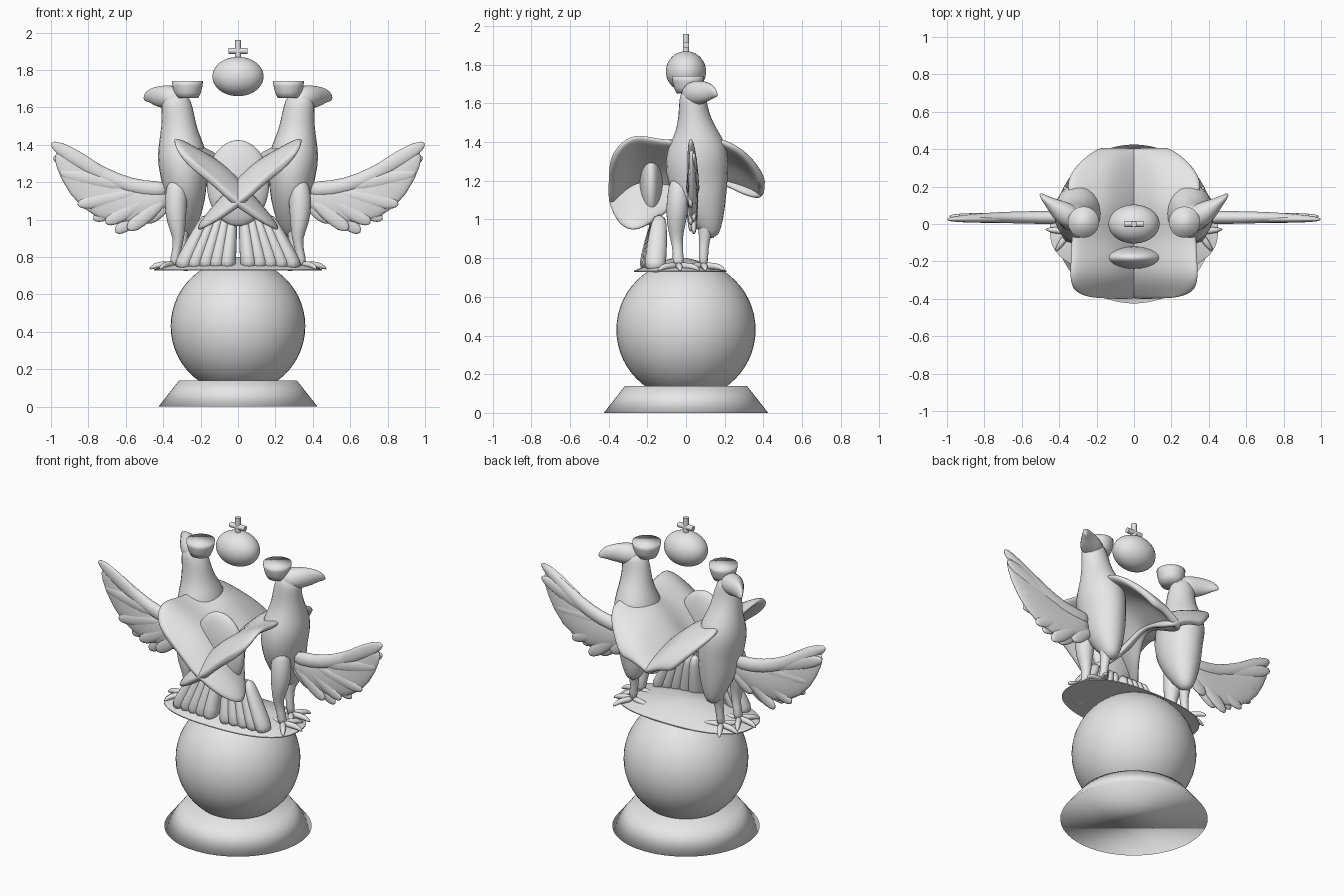
import bpy, bmesh, math
from mathutils import Vector

cube = bpy.data.objects.get("Cube")
if cube:
    bpy.data.objects.remove(cube, do_unlink=True)

stone = bpy.data.materials.new("grey_stone")
stone.use_nodes = True
grey = (0.8, 0.8, 0.8, 1)
stone.diffuse_color = grey
stone.node_tree.nodes["Principled BSDF"].inputs["Base Color"].default_value = grey


def finish(ob, name, mirror=False, subsurf=0, hard=False):
    ob.name = ob.data.name = name
    ob.data.materials.clear()
    ob.data.materials.append(stone)
    for p in ob.data.polygons:
        p.use_smooth = True
    if hard:
        bpy.ops.object.select_all(action='DESELECT')
        ob.select_set(True)
        bpy.context.view_layer.objects.active = ob
        bpy.ops.object.shade_smooth_by_angle(angle=math.radians(40))
    if subsurf:
        ob.modifiers.new("smooth", 'SUBSURF').levels = subsurf
        ob.modifiers["smooth"].render_levels = subsurf
    if mirror:
        ob.modifiers.new("pair", 'MIRROR').use_mirror_merge = False
    return ob


def to_object(bm):
    bmesh.ops.recalc_face_normals(bm, faces=bm.faces)
    me = bpy.data.meshes.new("part")
    bm.to_mesh(me)
    bm.free()
    ob = bpy.data.objects.new("part", me)
    bpy.context.collection.objects.link(ob)
    return ob


def skin(bm, rings):
    """Bridge closed rings of points, in order, and cap both ends."""
    vs = [[bm.verts.new(p) for p in r] for r in rings]
    n = len(vs[0])
    for a, b in zip(vs, vs[1:]):
        for i in range(n):
            j = (i + 1) % n
            bm.faces.new((a[i], a[j], b[j], b[i]))
    bm.faces.new(vs[0])
    bm.faces.new(vs[-1])


def loft(bm, path, sides=12):
    """Elliptical tube through (x, y, z, in-plane radius, y-ish radius)."""
    pts = [Vector(p[:3]) for p in path]
    rings = []
    for k, p in enumerate(path):
        t = (pts[min(k + 1, len(pts) - 1)] - pts[max(k - 1, 0)]).normalized()
        a = Vector((0, 1, 0)).cross(t).normalized()
        b = t.cross(a)
        angles = [math.tau * i / sides for i in range(sides)]
        rings.append([pts[k] + a * p[3] * math.cos(w) + b * p[-1] * math.sin(w) for w in angles])
    skin(bm, rings)


def lofts(name, paths):
    bm = bmesh.new()
    for path in paths:
        loft(bm, path)
    return finish(to_object(bm), name, True, 1)


def lathe(name, profile, cx=0, cy=0, mirror=False):
    bm = bmesh.new()
    skin(bm, [[(cx + r * math.cos(math.tau * i / 64), cy + r * math.sin(math.tau * i / 64), z)
               for i in range(64)] for r, z in profile])
    return finish(to_object(bm), name, mirror)


def ellipsoid(name, centre, radii):
    bm = bmesh.new()
    bmesh.ops.create_uvsphere(bm, u_segments=48, v_segments=28, radius=1)
    for v in bm.verts:
        v.co = Vector(c + r * q for c, r, q in zip(centre, radii, v.co))
    return finish(to_object(bm), name)


def mix(a, b, t):
    return Vector(a).lerp(Vector(b), t)


# Pedestal, globe and central shield
lathe("pedestal", [(0.425, 0), (0.315, 0.14)])
ellipsoid("globe", (0, 0, 0.43), (0.36, 0.36, 0.36))
ellipsoid("oval_shield", (0, -0.18, 1.195), (0.167, 0.06, 0.23))

# Thin ground plate rising to a low mound
bm = bmesh.new()
rings = []
for s, z in [(1, 0.728), (1, 0.734), (0.85, 0.75), (0.5, 0.78), (0.15, 0.8)]:
    ring = []
    for i in range(48):
        c, n = math.cos(math.tau * i / 48), math.sin(math.tau * i / 48)
        ring.append((0.45 * s * math.copysign(abs(c) ** 0.8, c),
                     -0.03 + 0.24 * s * math.copysign(abs(n) ** 0.8, n), z))
    rings.append(ring)
skin(bm, rings)
finish(to_object(bm), "ground_plate", hard=True)

# Floating orb with a cross, and the two cups
ellipsoid("orb", (0, 0, 1.765), (0.137, 0.104, 0.105))
for name, size, z, turn in [("cross_upright", 0.1, 1.91, 0), ("cross_arm", 0.104, 1.902, math.pi / 2)]:
    bpy.ops.mesh.primitive_cylinder_add(vertices=24, radius=0.016, depth=size,
                                        location=(0, 0, z), rotation=(0, turn, 0))
    finish(bpy.context.object, name, hard=True)
lathe("cup", [(0.058, 1.65), (0.072, 1.68), (0.08, 1.715), (0.083, 1.742)], 0.27, 0.01, True)

# Body with neck, then head and hooked beak turned outward
lofts("body", [[(0.28, 0.14, 0.9, 0.03, 0.03), (0.28, 0.12, 0.98, 0.075, 0.08),
                (0.285, 0.085, 1.1, 0.115, 0.135), (0.285, 0.06, 1.2, 0.125, 0.165),
                (0.295, 0.055, 1.3, 0.14, 0.172), (0.305, 0.06, 1.39, 0.13, 0.155),
                (0.315, 0.05, 1.46, 0.105, 0.108), (0.32, 0.04, 1.55, 0.09, 0.08),
                (0.33, 0.035, 1.62, 0.086, 0.075), (0.35, 0.04, 1.68, 0.06, 0.06)]])
lofts("head", [[(0.3, 0.01, 1.63, 0.05, 0.05), (0.345, 0.04, 1.65, 0.072, 0.072),
                (0.4, 0.075, 1.658, 0.064, 0.058), (0.445, 0.11, 1.66, 0.052, 0.034),
                (0.48, 0.14, 1.66, 0.036, 0.019), (0.503, 0.162, 1.64, 0.009, 0.006)]])

# Legs and spread toes
lofts("legs", [[(0.32, -0.03, 1.24, 0.05, 0.05), (0.335, -0.04, 1.1, 0.068, 0.066),
                (0.33, -0.052, 0.98, 0.052, 0.052), (0.315, -0.05, 0.9, 0.03, 0.032),
                (0.33, -0.04, 0.83, 0.023, 0.026), (0.345, -0.04, 0.745, 0.03, 0.035)],
               [(0.3, 0.11, 1.02, 0.05, 0.055), (0.295, 0.1, 0.93, 0.035, 0.035),
                (0.3, 0.09, 0.86, 0.022, 0.024), (0.31, 0.09, 0.745, 0.028, 0.028)]])
toes = []
for fx, fy in [(0.345, -0.04), (0.31, 0.09)]:
    for deg in (-55, 5, 60, 170):
        d = Vector((math.cos(math.radians(deg)), math.sin(math.radians(deg)), 0))
        foot = Vector((fx, fy, 0.76))
        toes.append([(*foot, 0.02), (*(foot + d * 0.06), 0.018),
                     (*(foot + d * 0.1 - Vector((0, 0, 0.006))), 0.016),
                     (*(foot + d * 0.13 - Vector((0, 0, 0.025))), 0.004)])
lofts("toes", toes)

# Mantle: back with both folded wings, as rows of y, outer, middle and inner (x, z)
rows = [(-0.395, (0.21, 1.27), (0.14, 1.2), (0.05, 1.11)),
        (-0.37, (0.33, 1.36), (0.1, 1.19), (-0.12, 0.99)),
        (-0.28, (0.35, 1.445), (0.06, 1.26), (-0.25, 0.92)),
        (-0.17, (0.34, 1.42), (0.07, 1.28), (-0.18, 0.98)),
        (-0.06, (0.34, 1.4), (0.11, 1.3), (-0.08, 1.06)),
        (0.07, (0.3, 1.42), (0.14, 1.36), (-0.02, 1.22)),
        (0.2, (0.38, 1.41), (0.15, 1.34), (-0.03, 1.18)),
        (0.31, (0.32, 1.34), (0.13, 1.28), (-0.06, 1.12)),
        (0.38, (0.23, 1.24), (0.1, 1.21), (-0.04, 1.11)),
        (0.395, (0.18, 1.18), (0.09, 1.16), (0, 1.12))]
bm = bmesh.new()
grid = []
for y, a, b, c in rows:
    line = [Vector(a), mix(a, b, 0.5), Vector(b), mix(b, c, 0.5), Vector(c)]
    grid.append([bm.verts.new((p.x, y, p.y)) for p in line])
for r, s in zip(grid, grid[1:]):
    for i in range(4):
        bm.faces.new((r[i], r[i + 1], s[i + 1], s[i]))
mantle = to_object(bm)
shell = mantle.modifiers.new("shell", 'SOLIDIFY')
shell.thickness, shell.offset = 0.045, 0
finish(mantle, "folded_wings", True, 2)

# Outstretched side wings: arm, vane and fanned feathers
lofts("wing_arm", [[(0.36, 0.035, 1.16, 0.05, 0.038), (0.5, 0.035, 1.16, 0.045, 0.036),
                    (0.65, 0.035, 1.2, 0.045, 0.033), (0.8, 0.035, 1.28, 0.043, 0.026),
                    (0.92, 0.03, 1.36, 0.037, 0.018), (1.0, 0.025, 1.41, 0.012, 0.01)]])
lofts("wing_vane", [[(0.36, 0.035, 1.13, 0.06, 0.03), (0.5, 0.035, 1.09, 0.1, 0.03),
                     (0.63, 0.035, 1.09, 0.135, 0.028), (0.78, 0.035, 1.16, 0.13, 0.024),
                     (0.9, 0.03, 1.27, 0.075, 0.018), (0.97, 0.028, 1.37, 0.03, 0.012)]])
tips = [(1.0, 1.41), (0.99, 1.335), (0.955, 1.255), (0.885, 1.17), (0.86, 1.08),
        (0.775, 1.0), (0.71, 0.98), (0.655, 0.93), (0.59, 0.945), (0.5, 0.99)]
feathers = []
for i, tip in enumerate(tips):
    root = mix((0.64, 1.19), (0.36, 1.1), i / 9)
    y = 0.033 + (0.008 if i % 2 else -0.008)
    feathers.append([(p.x, y, p.y, w, d) for p, w, d in
                     [(root, 0.03, 0.02), (mix(root, tip, 0.5), 0.046, 0.02),
                      (mix(root, tip, 0.87), 0.04, 0.016), (Vector(tip), 0.012, 0.007)]])
lofts("wing_feathers", feathers)

# Tail feathers fanning down to the plate
tail = []
for i in range(5):
    top = Vector((0.03 + 0.033 * i, -0.135, 1.03))
    low = Vector((0.062 + 0.062 * i, -0.195 + 0.008 * i, 0.725))
    tail.append([(*mix(top, low, t), w, d) for t, w, d in
                 [(0, 0.025, 0.035), (0.35, 0.038, 0.05), (0.75, 0.046, 0.058), (1, 0.05, 0.055)]])
lofts("tail_feathers", tail)
